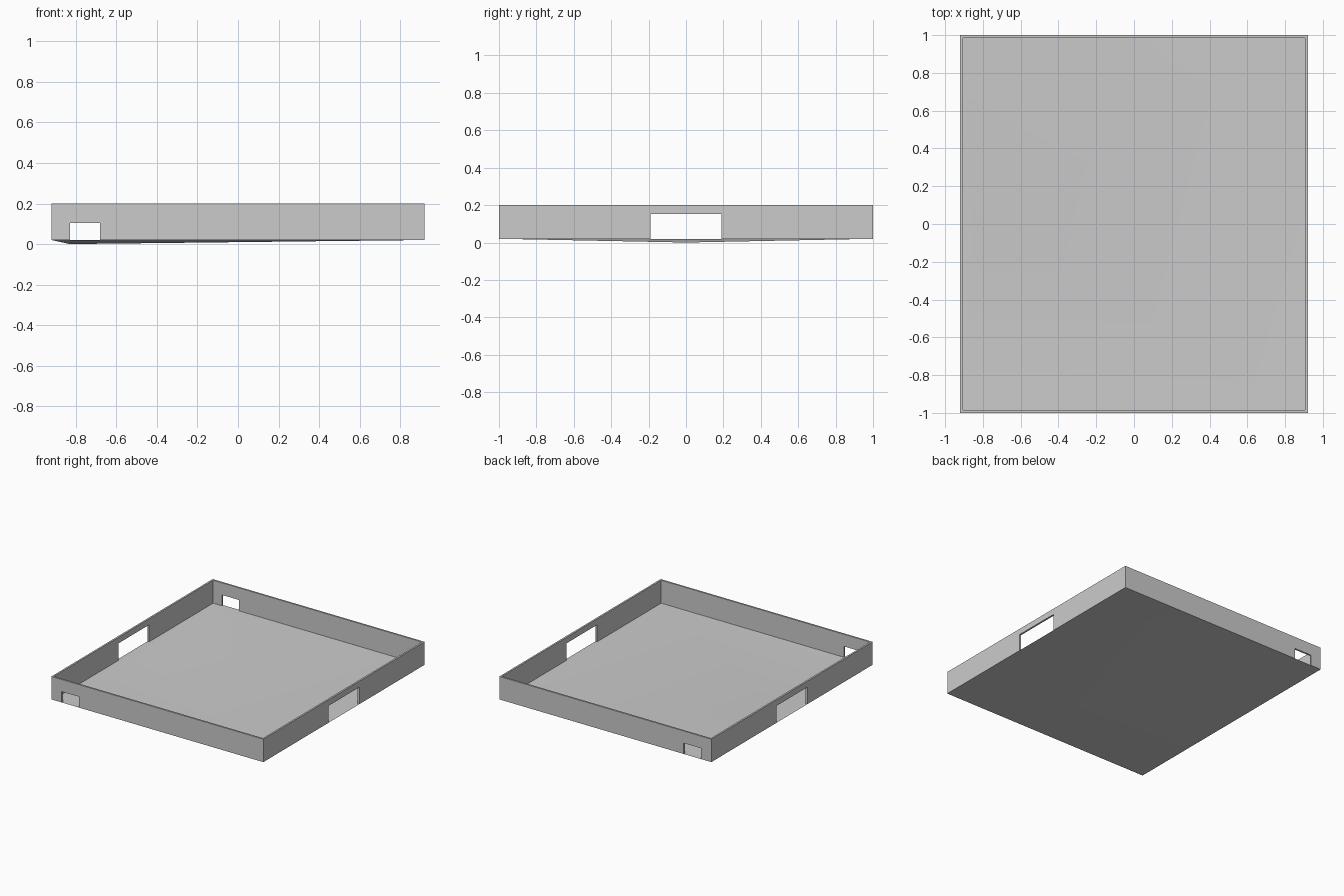
import bpy, bmesh

if "Cube" in bpy.data.objects:
    bpy.data.objects.remove(bpy.data.objects["Cube"])

HX, HY = 0.92, 1.0      # outer half sizes
T = 0.014               # wall thickness
BASE, TOP = 0.02, 0.20  # wall bottom and rim height


def box(name, x0, x1, y0, y1, z0, z1):
    mesh = bpy.data.meshes.new(name)
    bm = bmesh.new()
    bmesh.ops.create_cube(bm, size=1)
    for v in bm.verts:
        v.co = ((x0 + x1) / 2 + v.co.x * (x1 - x0),
                (y0 + y1) / 2 + v.co.y * (y1 - y0),
                (z0 + z1) / 2 + v.co.z * (z1 - z0))
    bm.to_mesh(mesh)
    bm.free()
    ob = bpy.data.objects.new(name, mesh)
    bpy.context.collection.objects.link(ob)
    return ob


# Perimeter walls: outer block hollowed right through
walls = box("walls", -HX, HX, -HY, HY, BASE, TOP)
cutters = [
    box("cavity_cutter", -HX + T, HX - T, -HY + T, HY - T, -0.1, 0.4),
    # small openings in front and back walls
    box("small_opening_cutter", -0.83, -0.68, -1.2, 1.2, -0.15, 0.105),
    # wide openings in left and right walls
    box("wide_opening_cutter", -1.2, 1.2, -0.19, 0.19, -0.2, 0.153),
]
for c in cutters:
    c.hide_render = True
    c.hide_viewport = True
    m = walls.modifiers.new(c.name, 'BOOLEAN')
    m.operation = 'DIFFERENCE'
    m.solver = 'EXACT'
    m.object = c

# Floor: shallow sheet falling to a low point beside the left wall
corners = [(-HX, -HY, BASE), (HX, -HY, BASE), (HX, HY, BASE), (-HX, HY, BASE)]
mesh = bpy.data.meshes.new("floor")
mesh.from_pydata(corners + [(-0.83, 0, 0)], [],
                 [(i, (i + 1) % 4, 4) for i in range(4)])
floor = bpy.data.objects.new("floor", mesh)
bpy.context.collection.objects.link(floor)
mesh.shade_smooth()
